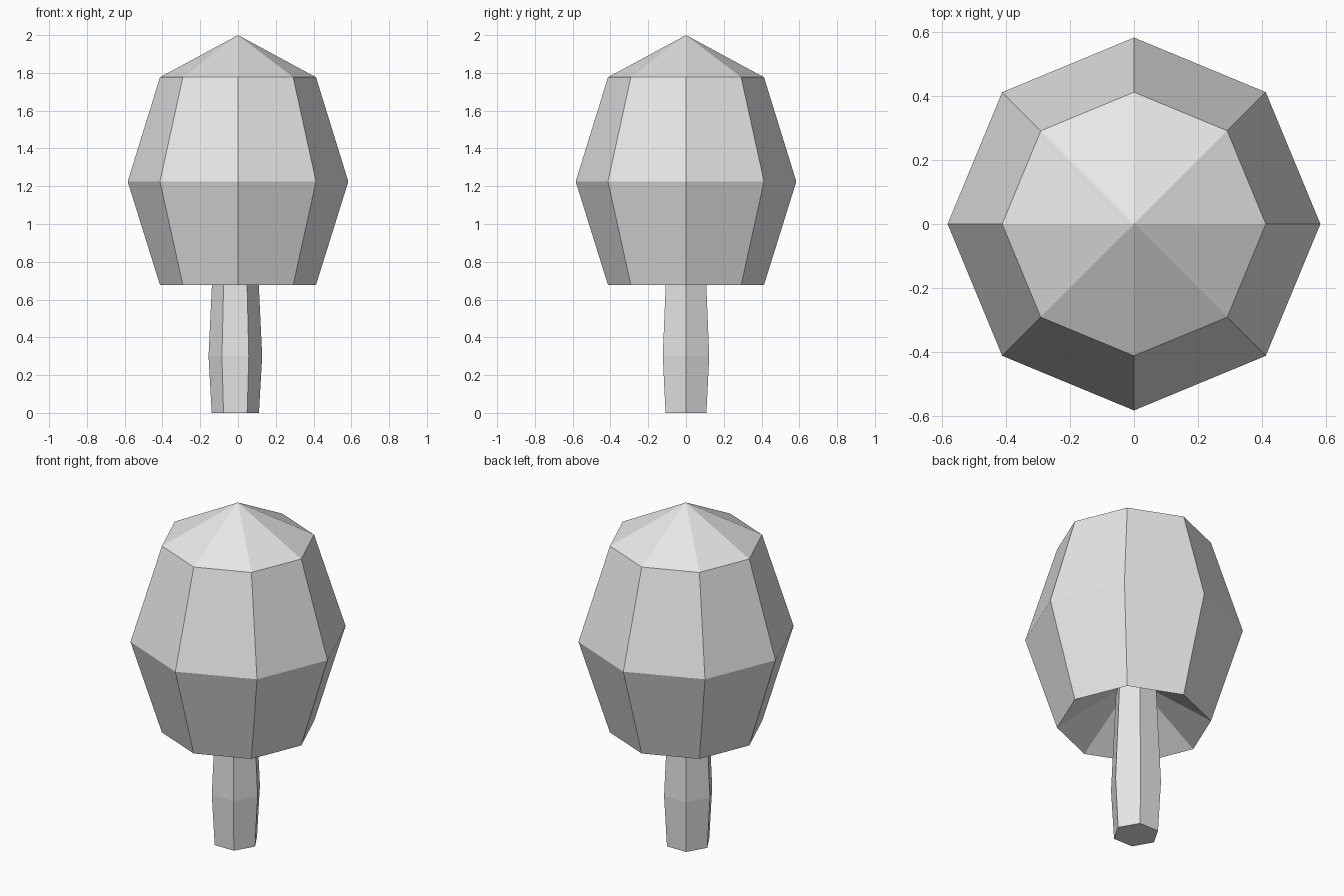
import bpy, bmesh, math

cube = bpy.data.objects.get("Cube")
if cube:
    bpy.data.objects.remove(cube, do_unlink=True)

grey = bpy.data.materials.new("light grey")
grey.use_nodes = True
colour = (0.8, 0.8, 0.8, 1)
grey.diffuse_color = colour
grey.node_tree.nodes["Principled BSDF"].inputs["Base Color"].default_value = colour


def lathe(name, sides, profile, centre_x=0):
    """Flat-faced turned solid; profile is (radius, z), radius 0 makes a tip."""
    bm = bmesh.new()
    rings = []
    for r, z in profile:
        count = sides if r else 1
        angles = [math.tau * i / sides for i in range(count)]
        rings.append([bm.verts.new((centre_x + r * math.cos(a), r * math.sin(a), z))
                      for a in angles])
    for low, high in zip(rings, rings[1:]):
        for i in range(sides):
            j = (i + 1) % sides
            corners = [low[i % len(low)], low[j % len(low)],
                       high[j % len(high)], high[i % len(high)]]
            bm.faces.new(list(dict.fromkeys(corners)))
    # Close any open end with a flat cap
    if len(rings[0]) > 1:
        bm.faces.new(rings[0][::-1])
    if len(rings[-1]) > 1:
        bm.faces.new(rings[-1])
    bmesh.ops.recalc_face_normals(bm, faces=bm.faces)
    mesh = bpy.data.meshes.new(name)
    bm.to_mesh(mesh)
    bm.free()
    mesh.materials.append(grey)
    obj = bpy.data.objects.new(name, mesh)
    bpy.context.collection.objects.link(obj)
    return obj


# Faceted crown with a hollowed underside
lathe("crown", 8, [(0, 0.95), (0.413, 0.677), (0.584, 1.225), (0.413, 1.777), (0, 2)])

# Six-sided trunk, thickest a little above the ground, running up into the crown
lathe("trunk", 6, [(0.125, 0), (0.142, 0.3), (0.124, 0.68), (0.11, 1)], centre_x=-0.014)
